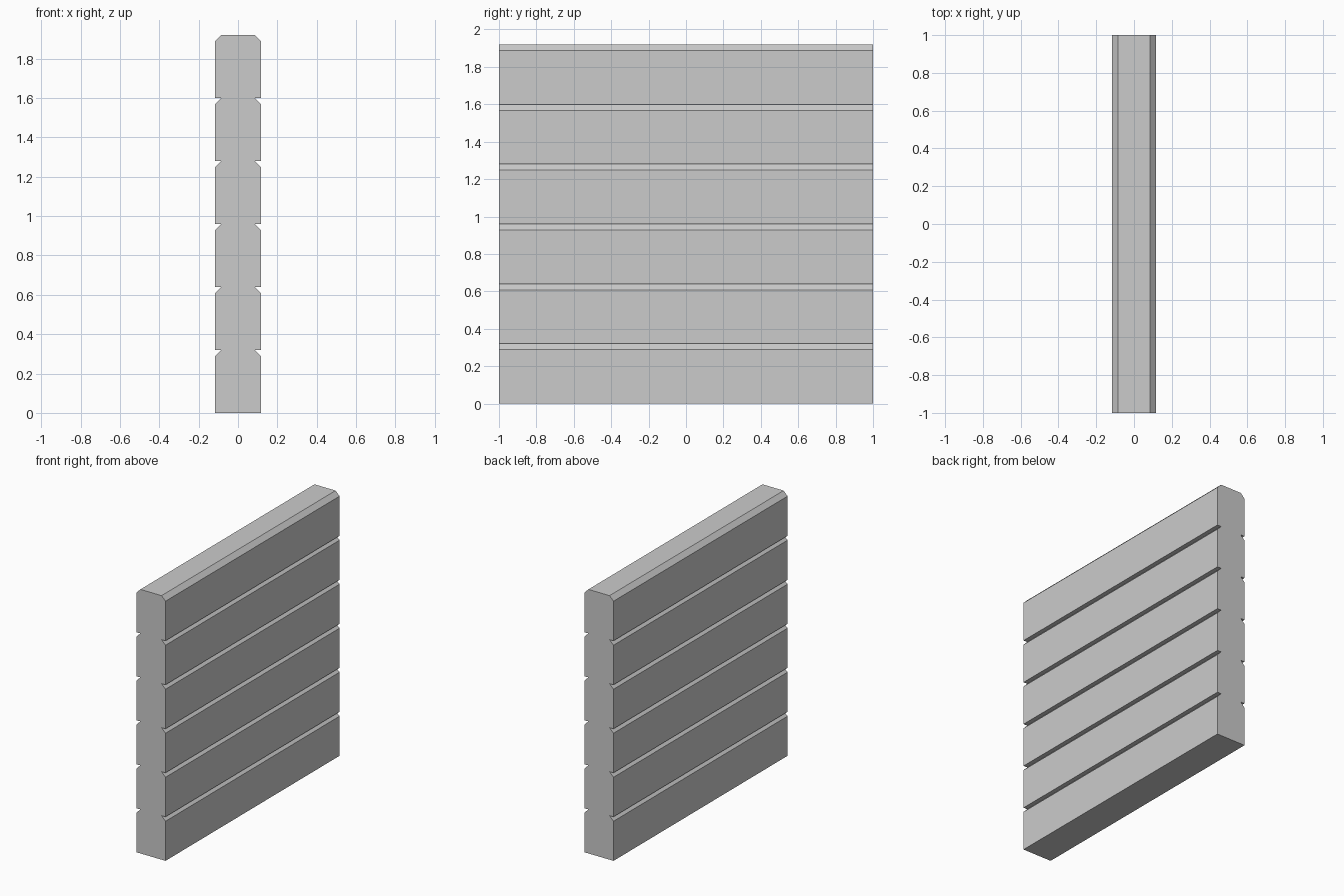
import bpy, bmesh

if "Cube" in bpy.data.objects:
    bpy.data.objects.remove(bpy.data.objects["Cube"])

PLANKS, PITCH = 6, 0.32        # stacked boards and their height
HALF, CHAMFER = 0.117, 0.032   # half thickness and top bevel size
LENGTH = 2.0

# Right-hand stepped outline: each board rises straight, then bevels inwards
right = []
for i in range(PLANKS):
    z = i * PITCH
    right += [(HALF, z), (HALF, z + PITCH - CHAMFER), (HALF - CHAMFER, z + PITCH)]
outline = right + [(-x, z) for x, z in reversed(right)]

# Extrude the mirrored outline along y
bm = bmesh.new()
end = bm.faces.new([bm.verts.new((x, -LENGTH / 2, z)) for x, z in outline])
ext = bmesh.ops.extrude_face_region(bm, geom=[end], use_keep_orig=True)
verts = [g for g in ext["geom"] if isinstance(g, bmesh.types.BMVert)]
bmesh.ops.translate(bm, verts=verts, vec=(0, LENGTH, 0))
bmesh.ops.recalc_face_normals(bm, faces=bm.faces)

mesh = bpy.data.meshes.new("plank_wall")
bm.to_mesh(mesh)
bm.free()
bpy.context.collection.objects.link(bpy.data.objects.new("plank_wall", mesh))
